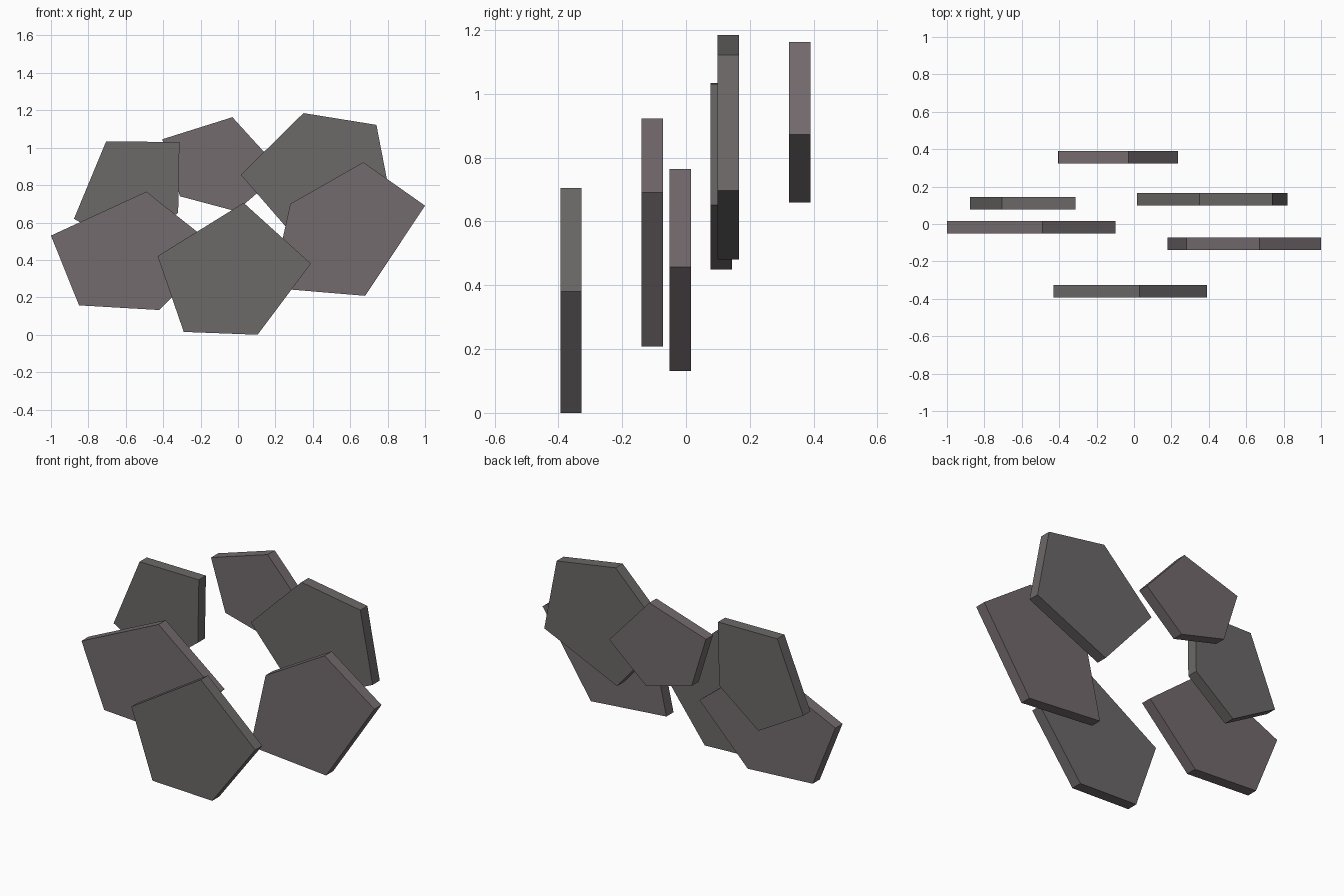
import bpy, bmesh

if "Cube" in bpy.data.objects:
    bpy.data.objects.remove(bpy.data.objects["Cube"])

THICKNESS = 0.067


def make_material(name, color):
    mat = bpy.data.materials.new(name)
    mat.diffuse_color = (*color, 1.0)
    mat.use_nodes = True
    mat.node_tree.nodes["Principled BSDF"].inputs["Base Color"].default_value = mat.diffuse_color
    return mat


def make_plate(name, y_front, outline, mat):
    """Extrude a five-sided outline (x, z) backwards along y."""
    bm = bmesh.new()
    face = bm.faces.new([bm.verts.new((x, y_front, z)) for x, z in outline])
    extruded = bmesh.ops.extrude_face_region(bm, geom=[face], use_keep_orig=True)
    moved = [v for v in extruded["geom"] if isinstance(v, bmesh.types.BMVert)]
    bmesh.ops.translate(bm, verts=moved, vec=(0, THICKNESS, 0))
    bmesh.ops.recalc_face_normals(bm, faces=bm.faces)
    mesh = bpy.data.meshes.new(name)
    bm.to_mesh(mesh)
    bm.free()
    mesh.materials.append(mat)
    bpy.context.collection.objects.link(bpy.data.objects.new(name, mesh))


grey = make_material("grey_stone", (0.150, 0.138, 0.138))
mauve = make_material("mauve_stone", (0.172, 0.145, 0.155))

# Ring of overlapping upright plates: name, front y, outline, material
plates = [
    ("front_plate", -0.394,
     [(0.03, 0.705), (0.39, 0.38), (0.105, 0.0), (-0.29, 0.015), (-0.43, 0.42)], grey),
    ("right_plate", -0.139,
     [(0.67, 0.922), (1.0, 0.69), (0.68, 0.208), (0.18, 0.25), (0.28, 0.70)], mauve),
    ("left_plate", -0.051,
     [(-0.49, 0.765), (-0.10, 0.457), (-0.42, 0.132), (-0.85, 0.157), (-1.0, 0.53)], mauve),
    ("back_left_plate", 0.077,
     [(-0.705, 1.034), (-0.313, 1.03), (-0.32, 0.652), (-0.58, 0.45), (-0.877, 0.62)], grey),
    ("back_right_plate", 0.099,
     [(0.35, 1.185), (0.74, 1.122), (0.822, 0.697), (0.34, 0.48), (0.015, 0.855)], grey),
    ("back_plate", 0.323,
     [(-0.03, 1.163), (0.235, 0.872), (-0.01, 0.66), (-0.31, 0.74), (-0.405, 1.045)], mauve),
]
for plate in plates:
    make_plate(*plate)
